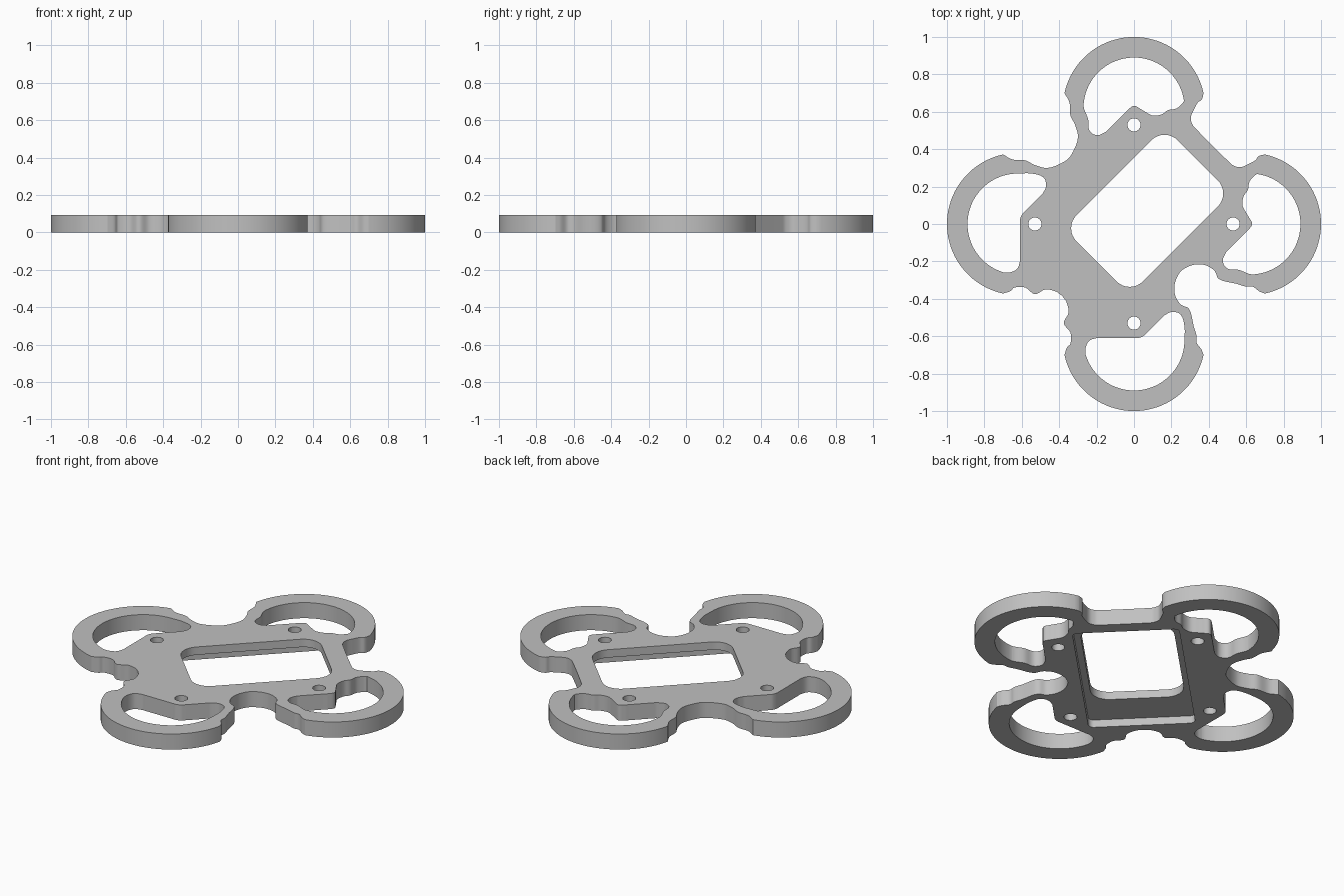
import bpy
import bmesh
from math import radians, cos, sin, sqrt
from mathutils import Vector

cube = bpy.data.objects.get("Cube")
if cube:
    bpy.data.objects.remove(cube, do_unlink=True)

THICK = 0.092
RECESS = 0.045
LOBE = 0.62          # distance of each ring centre from the middle
OUTER, INNER = 0.38, 0.27

grey = bpy.data.materials.new("plain grey")
grey.use_nodes = True
grey.diffuse_color = (0.53, 0.53, 0.53, 1)
grey.node_tree.nodes["Principled BSDF"].inputs["Base Color"].default_value = grey.diffuse_color


def arc(cx, cy, r, start, end, n):
    """Points along a circular arc, angles in degrees."""
    step = (end - start) / n
    return [Vector((cx + r * cos(radians(start + i * step)),
                    cy + r * sin(radians(start + i * step)))) for i in range(n + 1)]


def smooth(points, n=5):
    """Flowing curve through the points, without the two end points."""
    p = [Vector(q) for q in points]
    p = [p[0]] + p + [p[-1]]
    out = []
    for a, b, c, d in zip(p, p[1:], p[2:], p[3:]):
        size = (c - b).length
        m0, m1 = (c - a).normalized() * size, (d - b).normalized() * size
        for i in range(n):
            t = i / n
            h = t * t * (3 - 2 * t)
            out.append(b * (1 - h) + c * h + m0 * t * (1 - t) ** 2 - m1 * t * t * (1 - t))
    return out[1:]


def swap(points):
    """Mirror across the x = y diagonal."""
    return [Vector((q[1], q[0])) for q in points]


def rounded_slot(u0, u1, v, r):
    """Rounded rectangle turned to lie along the x = y diagonal."""
    pts = (arc(u1 - r, v - r, r, 0, 90, 8) + arc(u0 + r, v - r, r, 90, 180, 8)
           + arc(u0 + r, r - v, r, 180, 270, 8) + arc(u1 - r, r - v, r, 270, 360, 8))
    return [Vector((p.x - p.y, p.x + p.y)) / sqrt(2) for p in pts]


def prism(name, loop, z0, z1):
    """Solid with the given outline."""
    bm = bmesh.new()
    low = [bm.verts.new((p.x, p.y, z0)) for p in loop]
    high = [bm.verts.new((p.x, p.y, z1)) for p in loop]
    bm.faces.new(low)
    bm.faces.new(high)
    for i in range(len(loop)):
        bm.faces.new((low[i - 1], low[i], high[i], high[i - 1]))
    bmesh.ops.recalc_face_normals(bm, faces=bm.faces[:])
    mesh = bpy.data.meshes.new(name)
    bm.to_mesh(mesh)
    bm.free()
    mesh.materials.append(grey)
    obj = bpy.data.objects.new(name, mesh)
    bpy.context.collection.objects.link(obj)
    return obj


def cut(target, loop, z1):
    """Cut the outline out of the target, from below up to z1."""
    cutter = prism("cutter", loop, -.05, z1)
    cutter.hide_render = True
    mod = target.modifiers.new("cut", "BOOLEAN")
    mod.operation = "DIFFERENCE"
    mod.solver = "EXACT"
    mod.object = cutter
    bpy.ops.object.modifier_apply(modifier=mod.name)
    bpy.data.objects.remove(cutter, do_unlink=True)


# Half of each waist between neighbouring rings; the rest is mirrored
waists = [
    [(.665, .362), (.65, .342), (.615, .322), (.57, .304), (.535, .311), (.515, .325)],
    [(-.345, .65), (-.34, .58), (-.315, .53), (-.3, .46), (-.335, .37)],
    [(-.66, -.358), (-.64, -.34), (-.58, -.34), (-.53, -.375), (-.475, -.35),
     (-.42, -.36), (-.39, -.38)],
    [(.36, -.67), (.335, -.635), (.335, -.6), (.32, -.55), (.295, -.455), (.25, -.43),
     (.22, -.38), (.218, -.32), (.24, -.267)],
]

# Outer edge: ring arc, waist, ring arc, and so on
outline = []
for k, half in enumerate(waists):
    a = 90 * k
    ring = arc(LOBE * cos(radians(a)), LOBE * sin(radians(a)), OUTER, a - 78, a + 78, 40)
    outline += ring
    sign = 1 if k % 2 == 0 else -1
    flipped = [(sign * y, sign * x) for x, y in reversed(half)]
    end = Vector((sign * ring[-1].y, sign * ring[-1].x))
    outline += smooth([ring[-1]] + half + flipped + [end])

# Ring opening with a wavy inner side, at the back
back_arc = arc(0, LOBE, INNER, 8, 178, 40)
back_side = [(-.265, .61), (-.245, .56), (-.238, .50), (-.20, .475), (-.155, .49),
             (-.14, .503), (-.045, .598), (-.03, .613), (0, .632), (.03, .618),
             (.06, .6), (.1, .58), (.15, .587), (.18, .608), (.225, .617), (.255, .64)]
back_opening = back_arc + smooth([back_arc[-1]] + back_side + [back_arc[0]])

# Ring opening with a straight inner side, at the front
front_arc = arc(0, -LOBE, INNER, 196, 360, 40)
front_side = [(.27, -.55), (.25, -.485), (.205, -.47), (.165, -.487), (.15, -.5),
              (.06, -.59), (.045, -.602), (.02, -.61), (0, -.61), (-.18, -.61),
              (-.2, -.61), (-.24, -.625), (-.258, -.66)]
front_opening = front_arc + smooth([front_arc[-1]] + front_side + [front_arc[0]])

openings = [back_opening, swap(back_opening), front_opening, swap(front_opening)]
bolts = [arc(.53 * x, .53 * y, .035, 0, 345, 23)
         for x, y in ((1, 0), (0, 1), (-1, 0), (0, -1))]
window = rounded_slot(-.283, .482, .251, .1)

frame = prism("frame_plate", outline, 0, THICK)
bpy.ops.object.select_all(action="DESELECT")
frame.select_set(True)
bpy.context.view_layer.objects.active = frame

# Through holes, then the shallow pocket on the underside around the window
for hole in openings + bolts + [window]:
    cut(frame, hole, THICK + .05)
cut(frame, rounded_slot(-.495, .515, .287, .03), RECESS)

bpy.ops.object.shade_smooth_by_angle(angle=radians(30))
